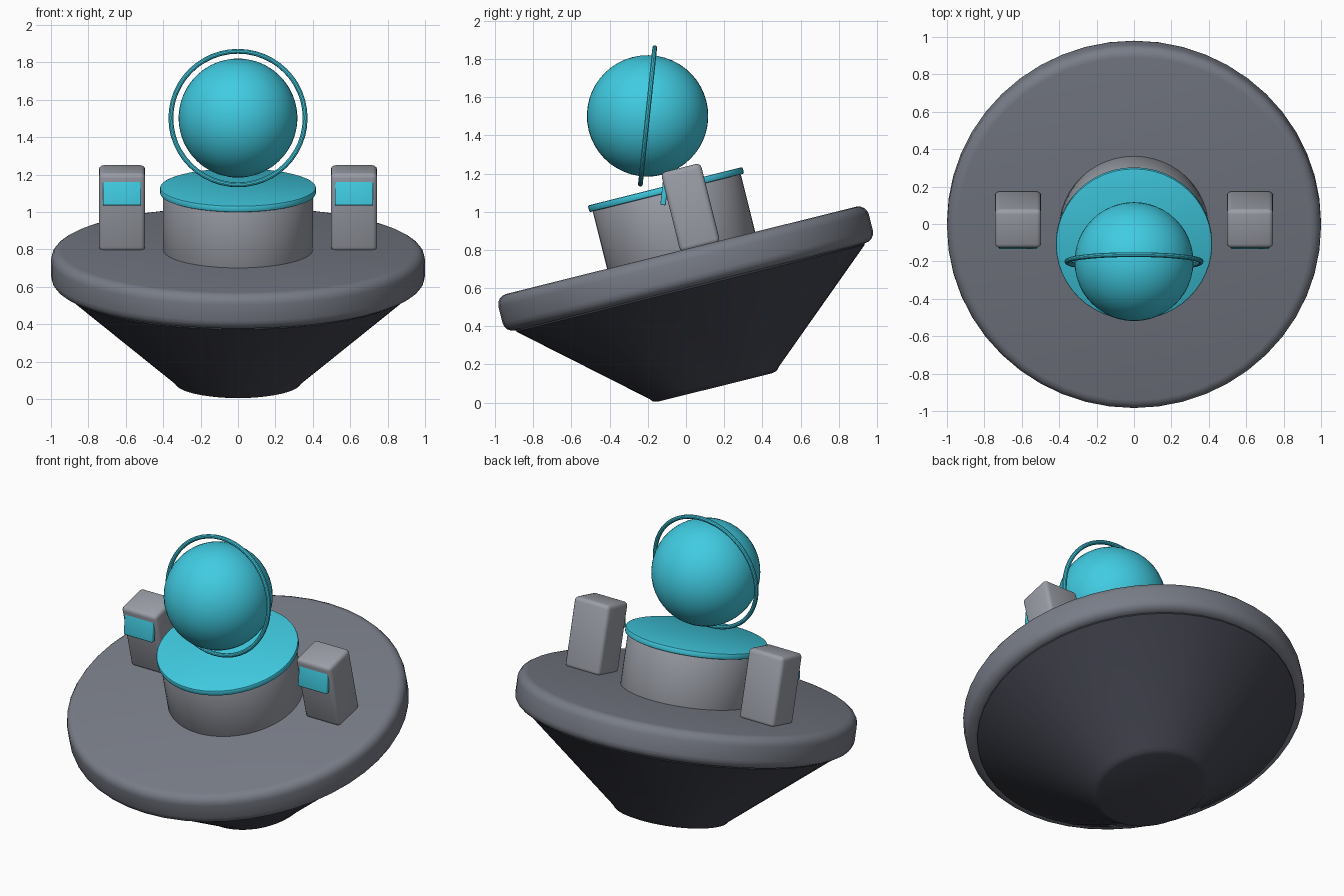
import bpy, bmesh, math
from mathutils import Matrix

if "Cube" in bpy.data.objects:
    bpy.data.objects.remove(bpy.data.objects["Cube"])

TILT = Matrix.Rotation(math.radians(14), 4, 'X')   # whole craft leans forward
AXIS_Y = 0.168                                     # craft axis in the tilted frame


def material(name, rgb):
    m = bpy.data.materials.new(name)
    m.diffuse_color = (*rgb, 1)
    m.use_nodes = True
    m.node_tree.nodes["Principled BSDF"].inputs["Base Color"].default_value = m.diffuse_color
    return m


CYAN = material("cyan", (0.052, 0.60, 0.76))
PLATE = material("mid_grey", (0.19, 0.205, 0.245))
LIGHT = material("light_grey", (0.33, 0.345, 0.39))
DARK = material("dark_grey", (0.055, 0.058, 0.078))


def finish(name, bm, mat, local):
    """Turn a bmesh into a tilted, smooth shaded object."""
    bmesh.ops.recalc_face_normals(bm, faces=bm.faces)
    me = bpy.data.meshes.new(name)
    bm.to_mesh(me)
    bm.free()
    ob = bpy.data.objects.new(name, me)
    bpy.context.collection.objects.link(ob)
    me.materials.append(mat)
    ob.matrix_world = TILT @ local
    bpy.ops.object.select_all(action='DESELECT')
    ob.select_set(True)
    bpy.context.view_layer.objects.active = ob
    bpy.ops.object.shade_smooth_by_angle(angle=math.radians(35))
    return ob


def lathe(name, profile, mat, local, sides=48, closed=False):
    """Revolve (radius, height) points; open profiles get flat caps."""
    bm = bmesh.new()
    rings = []
    for r, h in profile:
        rings.append([bm.verts.new((r * math.cos(2 * math.pi * i / sides),
                                    r * math.sin(2 * math.pi * i / sides), h))
                      for i in range(sides)])
    pairs = list(zip(rings, rings[1:]))
    if closed:
        pairs.append((rings[-1], rings[0]))
    for a, b in pairs:
        for i in range(sides):
            j = (i + 1) % sides
            bm.faces.new((a[i], a[j], b[j], b[i]))
    if not closed:
        bm.faces.new(rings[0])
        bm.faces.new(rings[-1])
    return finish(name, bm, mat, local)


def rounded(radius, low, high, bevel, steps=4):
    """Side profile of a disc with rounded rims."""
    pts = []
    for h, start in ((low + bevel, -90), (high - bevel, 0)):
        for k in range(steps + 1):
            a = math.radians(start + 90 * k / steps)
            pts.append((radius - bevel + bevel * math.cos(a), h + bevel * math.sin(a)))
    return pts


def box(name, size, mat, local, bevel):
    bm = bmesh.new()
    bmesh.ops.create_cube(bm, size=1)
    bmesh.ops.scale(bm, vec=size, verts=bm.verts)
    bmesh.ops.bevel(bm, geom=bm.edges[:], offset=bevel, segments=3,
                    profile=0.5, affect='EDGES')
    return finish(name, bm, mat, local)


axis = Matrix.Translation((0, AXIS_Y, 0))
head = Matrix.Translation((0, AXIS_Y, 1.506))
lean = Matrix.Rotation(math.radians(-20), 4, 'X')

# Hull and deck
lathe("hull_cone", [(0.31, 0.04), (0.335, 0.047), (0.35, 0.065), (0.94, 0.575),
                    (0.94, 0.60)], DARK, axis)
lathe("deck", rounded(1.0, 0.583, 0.78, 0.055), PLATE, axis)

# Pedestal and its round top
lathe("pedestal", rounded(0.40, 0.765, 1.095, 0.012, 2), LIGHT, axis)
lathe("pedestal_top", rounded(0.418, 1.09, 1.126, 0.008, 2), CYAN, axis)

# Floating ball with a leaning ring
bm = bmesh.new()
bmesh.ops.create_uvsphere(bm, u_segments=48, v_segments=24, radius=0.318)
finish("ball", bm, CYAN, head)
circle = [(0.359 + 0.013 * math.cos(k * math.pi / 5), 0.013 * math.sin(k * math.pi / 5))
          for k in range(10)]
lathe("ring", circle, CYAN, head @ lean @ Matrix.Rotation(math.pi / 2, 4, 'X'),
      closed=True)

# Side consoles with tilted screens
for side, x in (("left", -0.62), ("right", 0.62)):
    box(side + "_console", (0.248, 0.215, 0.43), LIGHT,
        Matrix.Translation((x, 0.27, 0.985)), 0.025)
    box(side + "_screen", (0.204, 0.028, 0.156), CYAN,
        Matrix.Translation((x, 0.160, 1.106)) @ lean, 0.006)
